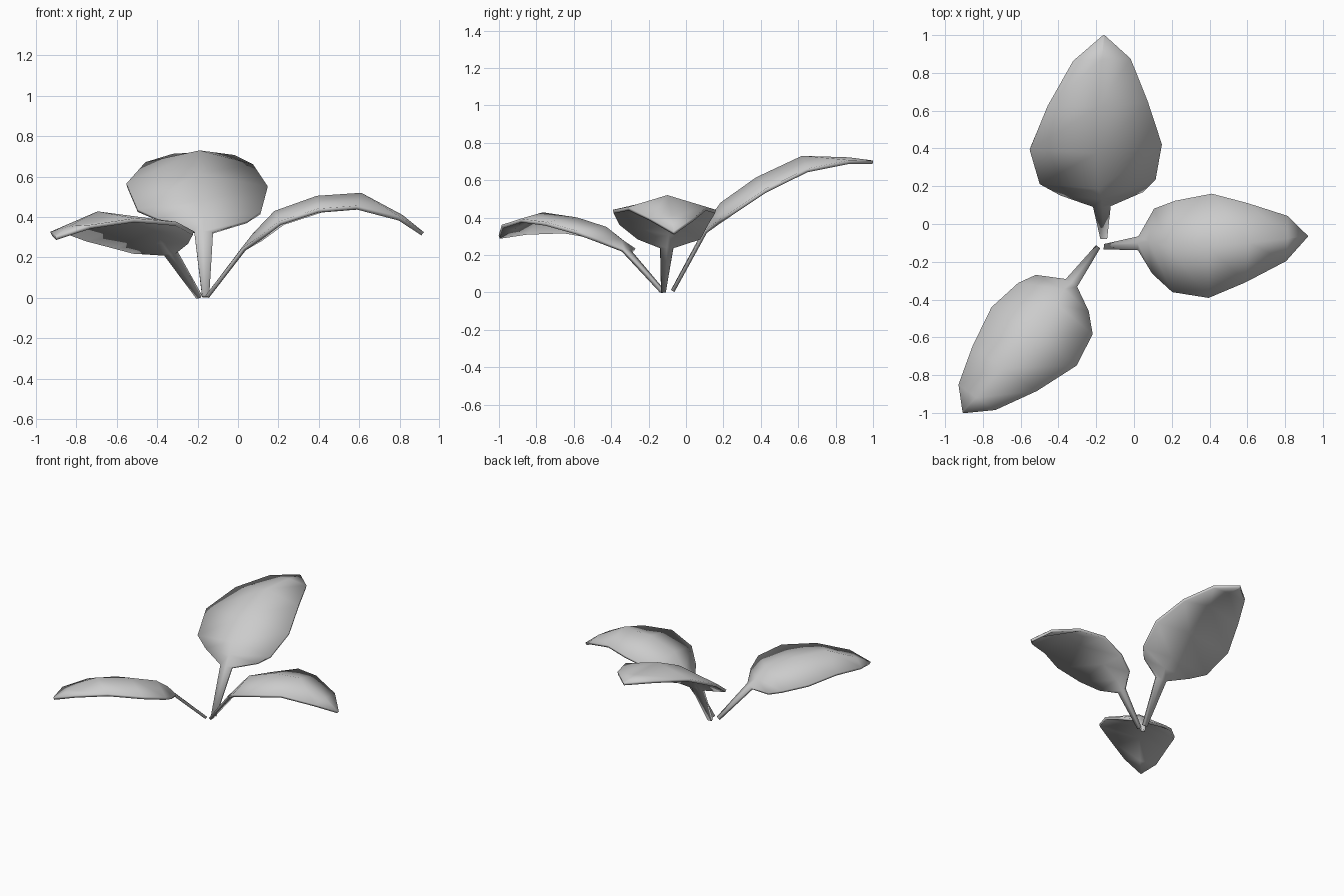
import bpy
from mathutils import Vector

if "Cube" in bpy.data.objects:
    bpy.data.objects.remove(bpy.data.objects["Cube"])

# shared leaf profile: half width and edge droop from stem foot to tip
WIDTH = (0.014, 0.037, 0.172, 0.242, 0.276, 0.21, 0.12, 0.003)
DROOP = (0, 0.003, 0.035, 0.06, 0.065, 0.065, 0.012, 0)


def leaf(name, spine, side, scale):
    """Folded leaf blade with its stem, swept along a spine."""
    pts = [Vector(p) for p in spine]
    side = Vector(side).normalized()
    verts, faces = [], []
    n = len(pts)
    for i, p in enumerate(pts):
        tangent = (pts[min(i + 1, n - 1)] - pts[max(i - 1, 0)]).normalized()
        normal = side.cross(tangent).normalized()
        for s in (-1, 0, 1):
            verts.append(p + side * s * WIDTH[i] * scale - normal * abs(s) * DROOP[i])
    for i in range(n - 1):
        for j in (0, 1):
            a = i * 3 + j
            faces.append((a, a + 1, a + 4, a + 3))
    mesh = bpy.data.meshes.new(name)
    mesh.from_pydata(verts, [], faces)
    obj = bpy.data.objects.new(name, mesh)
    bpy.context.collection.objects.link(obj)
    thick = obj.modifiers.new("thickness", 'SOLIDIFY')
    thick.thickness = 0.02
    thick.offset = -1
    bpy.ops.object.select_all(action='DESELECT')
    obj.select_set(True)
    bpy.context.view_layer.objects.active = obj
    bpy.ops.object.modifier_apply(modifier=thick.name)
    bpy.ops.object.shade_smooth()


# large leaf rising to the back
leaf("back_leaf", [(-.16, -.08, .012), (-.17, .09, .33), (-.17, .13, .405),
                   (-.19, .185, .48), (-.20, .375, .615), (-.19, .62, .73),
                   (-.17, .87, .722), (-.16, 1.0, .705)],
     (1, .04, -.02), 1.27)

# leaf arching to the right
leaf("right_leaf", [(-.16, -.12, .012), (.02, -.102, .25), (.075, -.09, .32),
                    (.18, -.118, .43), (.39, -.115, .505), (.61, -.10, .52),
                    (.815, -.077, .41), (.92, -.065, .325)],
     (-.03, -1, 0), 1.0)

# leaf leaning to the front left, rolled a little
leaf("front_leaf", [(-.19, -.12, .012), (-.33, -.31, .23), (-.37, -.345, .285),
                    (-.41, -.425, .35), (-.53, -.58, .40), (-.695, -.765, .428),
                    (-.835, -.92, .355), (-.905, -1.0, .305)],
     (-.8, .55, -.14), 1.0)
